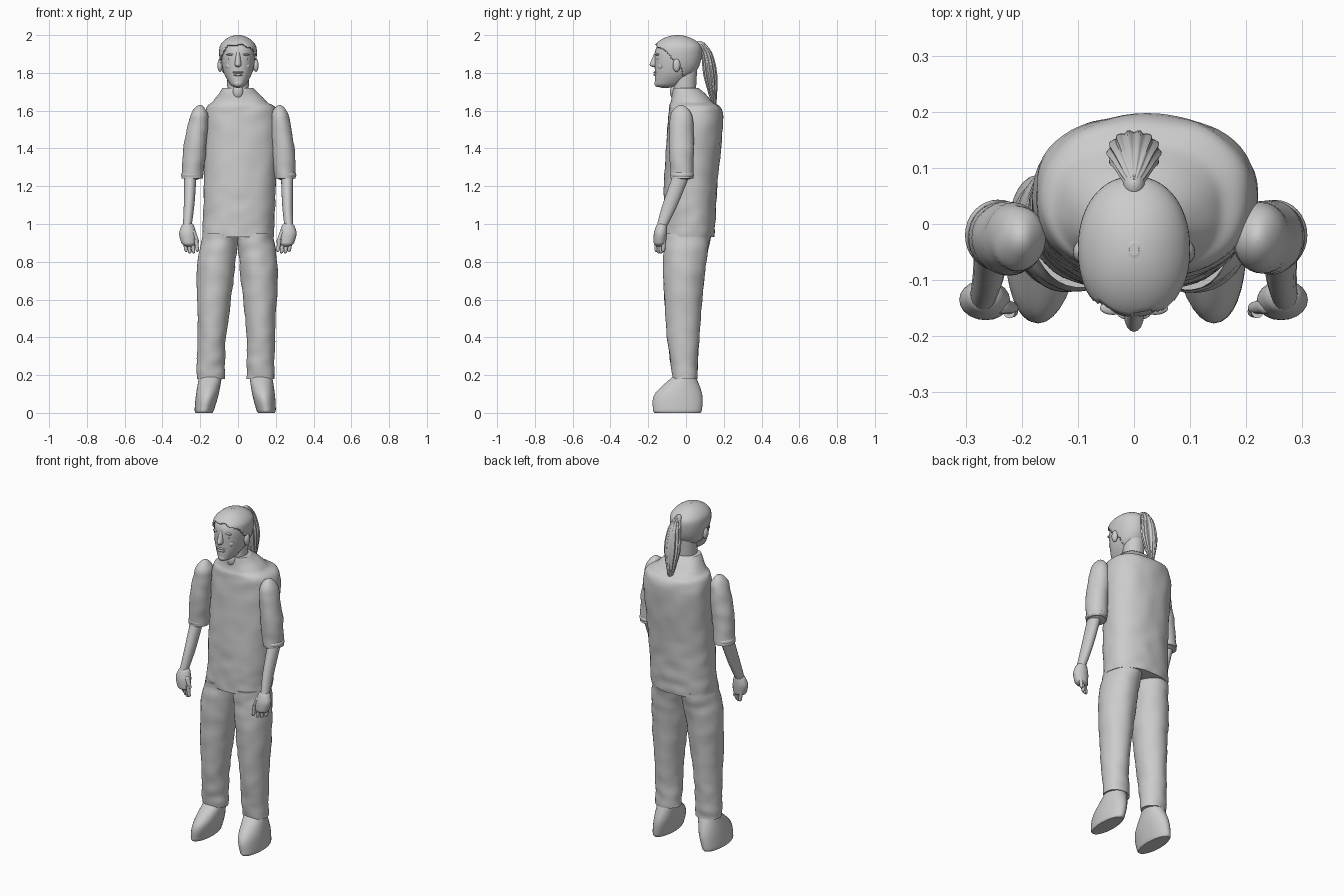
import bpy, bmesh, math
from mathutils import Vector, noise

cube = bpy.data.objects.get("Cube")
if cube:
    bpy.data.objects.remove(cube, do_unlink=True)

shade = (0.6, 0.6, 0.6, 1)
grey = bpy.data.materials.new("plain grey")
grey.use_nodes = True
grey.diffuse_color = shade
grey.node_tree.nodes["Principled BSDF"].inputs["Base Color"].default_value = shade


def finish(name, bm):
    bmesh.ops.recalc_face_normals(bm, faces=bm.faces)
    mesh = bpy.data.meshes.new(name)
    bm.to_mesh(mesh)
    bm.free()
    mesh.materials.append(grey)
    obj = bpy.data.objects.new(name, mesh)
    bpy.context.collection.objects.link(obj)
    bpy.ops.object.select_all(action='DESELECT')
    obj.select_set(True)
    bpy.context.view_layer.objects.active = obj
    bpy.ops.object.shade_smooth_by_angle(angle=math.radians(50))
    return obj


def spline(rings, position):
    """Smooth curve through the rings at a fractional index."""
    last = len(rings) - 1
    i = min(int(position), last - 1)
    t = position - i
    four = [rings[min(max(i + k, 0), last)] for k in (-1, 0, 1, 2)]
    return [q + t / 2 * (r - p + t * (2 * p - 5 * q + 4 * r - s + t * (3 * (q - r) + s - p)))
            for p, q, r, s in zip(*four)]


def dome(distance, cap):
    """Shrink factor that rounds off an end over the height of its cap."""
    if distance >= cap:
        return 1
    return max(0.1, math.sqrt(1 - (1 - distance / cap) ** 2))


def loft(name, rings, side=1, bottom=0, top=0, power=2, sides=32, samples=32,
         grow=0, fold=0, ridges=0, keep=None):
    """Skin level rings given as (z, centre x, centre y, half width, half depth)."""
    low, high = rings[0][0], rings[-1][0]
    bm = bmesh.new()
    loops = []
    for k in range(samples + 1):
        # Samples crowd towards both ends so that the caps stay round
        ease = (1 - math.cos(math.pi * k / samples)) / 2
        z, x, y, width, depth = spline(rings, ease * (len(rings) - 1))
        shrink = dome(max(0, z - low), bottom) * dome(max(0, high - z), top)
        if side < 0:
            # The right limbs lean slightly inwards at the top
            x = 0.03 * (z - 1) - x
        loop = []
        for i in range(sides):
            angle = math.tau * i / sides
            c, s = math.cos(angle), math.sin(angle)
            reach = shrink * (abs(c) ** power + abs(s) ** power) ** (-1 / power)
            if ridges:
                reach *= 1 + 0.07 * math.cos(ridges * angle)
            p = Vector((x + reach * c * (width + grow), y + reach * s * (depth + grow), z + grow))
            wave = fold * noise.noise(Vector((p.x, p.y, p.z * 1.5)) * 12)
            loop.append(bm.verts.new(p + Vector((c, s, 0)) * wave))
        loops.append(loop)
    for a, b in zip(loops, loops[1:]):
        for i in range(sides):
            j = (i + 1) % sides
            bm.faces.new((a[i], a[j], b[j], b[i]))
    bm.faces.new(loops[0])
    bm.faces.new(loops[-1])
    if keep:
        gone = [f for f in bm.faces if not keep(f.calc_center_median())]
        bmesh.ops.delete(bm, geom=gone, context='FACES')
    return finish(name, bm)


def blob(name, centre, size):
    bm = bmesh.new()
    bmesh.ops.create_uvsphere(bm, u_segments=16, v_segments=10, radius=1)
    bmesh.ops.scale(bm, vec=size, verts=bm.verts)
    bmesh.ops.translate(bm, vec=centre, verts=bm.verts)
    return finish(name, bm)


# Shirt with a sloping shoulder yoke
loft("shirt", [(0.93, 0, 0.015, 0.19, 0.135), (1.2, 0.01, 0.025, 0.19, 0.14),
               (1.57, 0.02, 0.05, 0.195, 0.145), (1.65, 0.01, 0.03, 0.14, 0.11),
               (1.72, 0, 0, 0.08, 0.065)],
     power=2.3, sides=64, samples=60, fold=0.006)

# Neck and the skin in the open collar
loft("neck", [(1.66, 0, -0.01, 0.055, 0.06), (1.84, 0, 0, 0.06, 0.06)])
blob("collar_opening", (0, -0.06, 1.7), (0.03, 0.025, 0.04))

# Head
head_rings = [(1.72, 0, -0.11, 0.03, 0.055), (1.8, 0, -0.06, 0.075, 0.105),
              (1.9, 0, -0.045, 0.09, 0.12), (1.99, 0, -0.045, 0.075, 0.1)]
loft("head", head_rings, bottom=0.02, top=0.07, power=2.15)


# Hair shell, trimmed along the hairline
def behind_hairline(p):
    rise = p.z - 1.84
    slope = 1 if rise > 0 else 0.6
    jag = 0.01 * math.sin(p.x * 90)
    return p.z > 1.97 or (p.z > 1.78 and p.y > jag - 0.045 - slope * rise)


hair = loft("hair", head_rings, top=0.07, power=2.15, sides=72, samples=60,
            grow=0.01, keep=behind_hairline)
thickness = hair.modifiers.new("thickness", 'SOLIDIFY')
thickness.thickness = 0.01

# Ponytail with combed ridges
loft("ponytail", [(1.62, 0, 0.15, 0.01, 0.01), (1.78, 0, 0.13, 0.045, 0.035),
                  (1.9, 0, 0.11, 0.035, 0.03), (1.97, 0, 0.07, 0.01, 0.02)],
     bottom=0.02, top=0.02, sides=72, ridges=14)
blob("hair_tie", (0, 0.07, 1.945), (0.02, 0.025, 0.025))

# Middle of the face
loft("nose", [(1.83, 0, -0.165, 0.02, 0.035), (1.91, 0, -0.155, 0.01, 0.01)],
     bottom=0.02, sides=16)
blob("upper_lip", (0, -0.16, 1.803), (0.03, 0.012, 0.006))
blob("lower_lip", (0, -0.16, 1.79), (0.025, 0.012, 0.007))
blob("chin", (0, -0.15, 1.745), (0.025, 0.017, 0.02))

# Paired parts
for side, label in ((1, "left_"), (-1, "right_")):
    blob(label + "eye", (side * 0.036, -0.146, 1.875), (0.016, 0.01, 0.007))
    blob(label + "brow", (side * 0.037, -0.15, 1.897), (0.024, 0.012, 0.006))
    blob(label + "cheek", (side * 0.04, -0.13, 1.835), (0.025, 0.02, 0.02))
    blob(label + "ear", (side * 0.095, -0.05, 1.84), (0.014, 0.02, 0.035))

    # Arm with a rolled sleeve
    loft(label + "sleeve", [(1.24, 0.25, -0.02, 0.055, 0.06), (1.4, 0.24, -0.025, 0.06, 0.065),
                            (1.55, 0.225, -0.025, 0.05, 0.06), (1.63, 0.22, -0.025, 0.035, 0.045)],
         side, top=0.06, fold=0.005)
    loft(label + "cuff", [(1.23, 0.252, -0.02, 0.058, 0.063), (1.29, 0.25, -0.02, 0.058, 0.063)],
         side, bottom=0.03, top=0.03, samples=12)
    loft(label + "forearm", [(0.97, 0.27, -0.135, 0.022, 0.025), (1.1, 0.262, -0.085, 0.028, 0.04),
                             (1.27, 0.26, -0.02, 0.033, 0.045)], side, sides=20)

    # Hand with four curled fingers and a thumb
    loft(label + "hand", [(0.88, 0.255, -0.14, 0.035, 0.03), (0.95, 0.265, -0.135, 0.045, 0.035),
                          (1.01, 0.265, -0.125, 0.025, 0.025)],
         side, bottom=0.02, top=0.02, sides=20)
    for i in range(4):
        x, y = 0.28 - 0.02 * i, -0.12 - 0.012 * i
        tip = 0.84 + 0.008 * abs(i - 1.5)
        loft(label + "finger_" + str(i + 1),
             [(tip, x - 0.01, y, 0.009, 0.01), (0.92, x, y, 0.011, 0.012)],
             side, bottom=0.01, sides=12, samples=12)
    loft(label + "thumb", [(0.9, 0.21, -0.15, 0.01, 0.01), (0.97, 0.24, -0.145, 0.015, 0.015)],
         side, bottom=0.01, top=0.01, sides=12, samples=12)

    # Leg and shoe
    loft(label + "trouser_leg", [(0.18, 0.12, -0.005, 0.075, 0.065), (0.4, 0.12, -0.015, 0.075, 0.085),
                                 (0.75, 0.11, -0.01, 0.1, 0.11), (0.95, 0.09, 0.01, 0.095, 0.125)],
         side, sides=40, samples=48, fold=0.006)
    loft(label + "shoe", [(0, 0.15, -0.045, 0.045, 0.12), (0.02, 0.148, -0.045, 0.052, 0.13),
                          (0.1, 0.135, -0.04, 0.06, 0.125), (0.2, 0.12, -0.005, 0.06, 0.055)], side)
